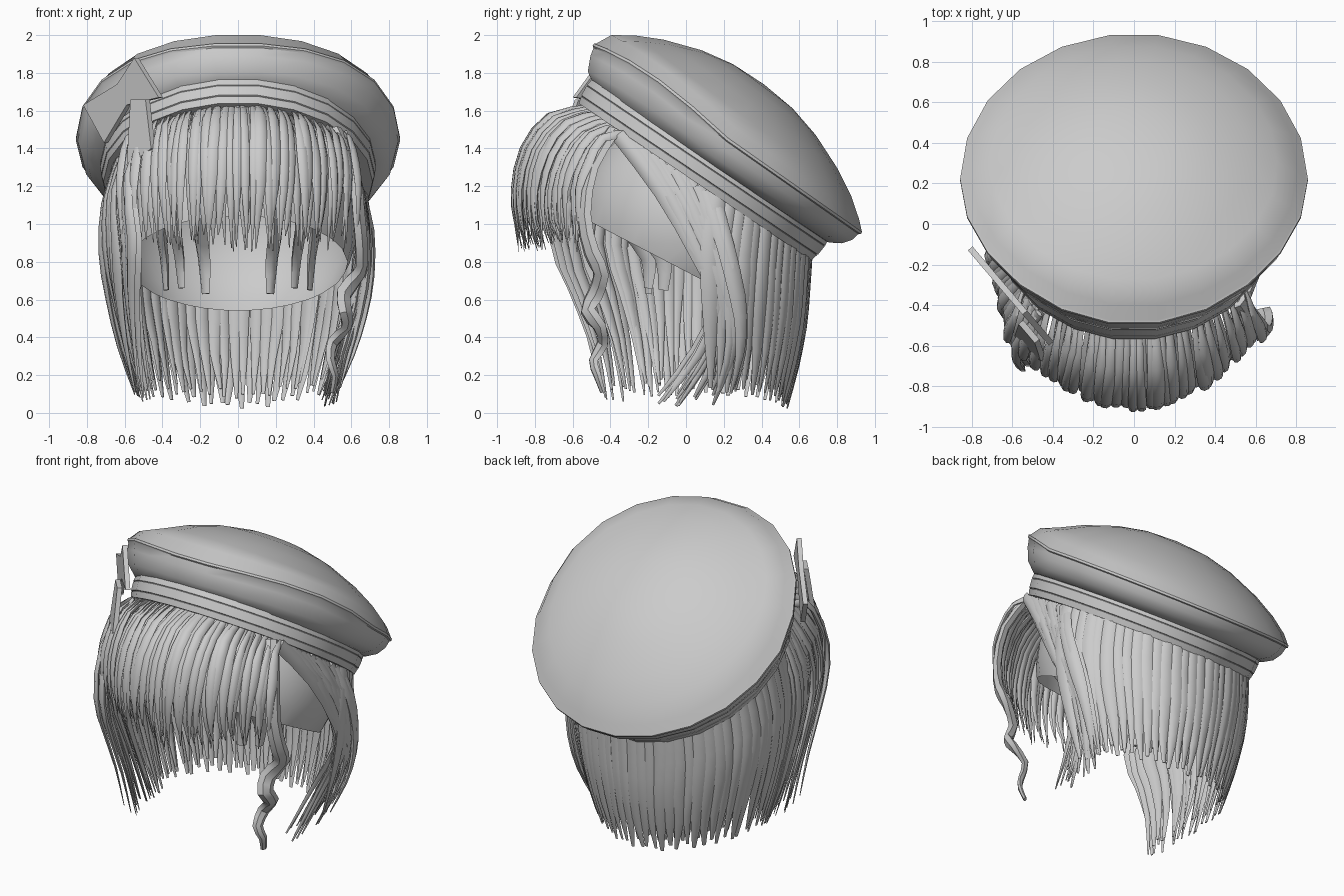
import bpy, bmesh, math, random
from mathutils import Vector, Matrix

if "Cube" in bpy.data.objects:
    bpy.data.objects.remove(bpy.data.objects["Cube"])

random.seed(4)
grey = bpy.data.materials.new("neutral_grey")
grey.diffuse_color = (0.6, 0.6, 0.6, 1)
grey.use_nodes = True
grey.node_tree.nodes["Principled BSDF"].inputs["Base Color"].default_value = grey.diffuse_color
TILT = Matrix.Translation((0, 0.06, 1.215)) @ Matrix.Rotation(math.radians(-34), 4, 'X')


def finish(bm, name, angle=40):
    bmesh.ops.recalc_face_normals(bm, faces=bm.faces)
    me = bpy.data.meshes.new(name)
    bm.to_mesh(me)
    bm.free()
    ob = bpy.data.objects.new(name, me)
    bpy.context.collection.objects.link(ob)
    me.materials.append(grey)
    bpy.ops.object.select_all(action='DESELECT')
    ob.select_set(True)
    bpy.context.view_layer.objects.active = ob
    bpy.ops.object.shade_smooth_by_angle(angle=math.radians(angle))
    return ob


def lathe(name, profile, sx, sy, n=22, lift=0.0, lean=0.0, shift=0.0):
    """Revolved profile; lift waves the rim up beside the front, lean raises the front of the dome."""
    bm = bmesh.new()
    rings = []
    for r, h in profile:
        if r == 0:
            rings.append([bm.verts.new((0, 0, h))] * n)
            continue
        ring = []
        for i in range(n):
            c, s = math.cos(i * math.tau / n), math.sin(i * math.tau / n)
            up = lift * c * c * max(0, -s) * max(0, (r - 0.75) / 0.13)
            up -= lean * r * s * (1 if h > 0.32 else 0.4 if r > 0.84 else 0)
            ring.append(bm.verts.new((sx * r * c, sy * r * s + shift, h + up)))
        rings.append(ring)
    for a, b in zip(rings, rings[1:]):
        for i in range(n):
            j = (i + 1) % n
            bm.faces.new(list(dict.fromkeys([a[i], a[j], b[j], b[i]])))
    bm.transform(TILT)
    return finish(bm, name)


def spline(pts, steps=2):
    """Catmull-Rom path through the points."""
    p = [Vector(q) for q in pts]
    p = [2 * p[0] - p[1]] + p + [2 * p[-1] - p[-2]]
    out = []
    for i in range(1, len(p) - 2):
        a, b, c, d = p[i - 1:i + 3]
        for k in range(steps):
            t = k / steps
            out.append(0.5 * (2 * b + (c - a) * t + (2 * a - 5 * b + 4 * c - d) * t * t
                              + (3 * b - a - 3 * c + d) * t ** 3))
    return out + [p[-2]]


def strand(bm, pts, width, thick=0.4, root=0.6, tip=0.15, steps=2, power=1.2):
    """Leaf-shaped lock with a flattened six-sided section."""
    path = spline(pts, steps)
    n = len(path) - 1
    rings = []
    for i, p in enumerate(path):
        f = i / n
        tan = (path[min(i + 1, n)] - path[max(i - 1, 0)]).normalized()
        side = tan.cross(Vector((p.x, p.y, 0.05))).normalized()
        nor = side.cross(tan)
        w = width / 2 * (root + (1 - root) * f / 0.45 if f < 0.45
                         else 1 - (1 - tip) * ((f - 0.45) / 0.55) ** power)
        t = w * thick
        rings.append([bm.verts.new(p + side * w * u + nor * t * v) for u, v in
                      ((1, 0), (0.45, 1), (-0.45, 1), (-1, 0), (-0.45, -1), (0.45, -1))])
    for a, b in zip(rings, rings[1:]):
        for i in range(6):
            bm.faces.new((a[i], a[(i + 1) % 6], b[(i + 1) % 6], b[i]))
    bm.faces.new(rings[0])
    bm.faces.new(rings[-1][::-1])


def rnd(s):
    return random.uniform(-s, s)


def lerp(a, b, t):
    return [Vector(p).lerp(Vector(q), t) for p, q in zip(a, b)]


def band_point(a, r=0.7, h=0.04):
    return TILT @ Vector((0.97 * r * math.sin(a), -r * math.cos(a), h))


# Beret: domed top with a raised seam, tucked underside
lathe("beret", [(0.70, 0.12), (0.76, 0.13), (0.82, 0.165), (0.855, 0.225), (0.866, 0.270),
                (0.876, 0.276), (0.876, 0.290), (0.866, 0.298), (0.825, 0.358), (0.72, 0.432),
                (0.58, 0.505), (0.38, 0.58), (0.2, 0.62), (0, 0.632)], 0.98, 1, 22, 0.12, 0.045)
# Head band with stitched strips
lathe("beret_band", [(0.69, 0.06), (0.69, 0.0), (0.75, 0.0), (0.76, 0.038), (0.756, 0.041),
                     (0.763, 0.044), (0.768, 0.10), (0.764, 0.103), (0.768, 0.106),
                     (0.764, 0.145), (0.70, 0.15)], 0.95, 1, 22, 0, 0, -0.015)

# Scalp shell, open along a sloping hairline
bm = bmesh.new()
bmesh.ops.create_uvsphere(bm, u_segments=28, v_segments=18, radius=1)
bm.transform(Matrix.Translation((0, 0.02, 1.0)) @ Matrix.Diagonal((0.63, 0.59, 0.6, 1)))
bmesh.ops.bisect_plane(bm, geom=bm.verts[:] + bm.edges[:] + bm.faces[:],
                       plane_co=(0, 0.42, 0.53), plane_no=(0, 0.52, 1), clear_inner=True)
finish(bm, "scalp")

# Fringe: two uneven layers arching forward from the band
bm = bmesh.new()
for layer, count in ((0, 31), (1, 29)):
    for i in range(count):
        s = -1 + 2 * (i + 0.5 * layer) / (count - 1 + layer) + rnd(0.02)
        q, k = s * s, 0.035 * layer + rnd(0.012)
        root = band_point(math.asin(max(-0.8, min(0.8, 0.78 * s))), 0.69, 0.03)
        sway = rnd(0.025)
        strand(bm, [root, (0.58 * s, -0.72 + 0.28 * q + k, 1.57 - 0.12 * q - k),
                    (0.61 * s + sway * 0.3, -0.86 + 0.34 * q + k, 1.4 - 0.08 * q),
                    (0.62 * s + sway * 0.6, -0.91 + 0.34 * q + k, 1.18),
                    (0.61 * s + sway, -0.9 + 0.33 * q + k, 1.02),
                    (0.6 * s + sway * 1.3, -0.875 + 0.32 * q + k + rnd(0.02), 0.895 + rnd(0.05))],
               random.uniform(0.055, 0.08), 0.45, 0.6, 0.08, 2, 0.9)
finish(bm, "fringe")

# Back and left side hair hanging from the band
RX = [(1.3, 0.66), (0.9, 0.70), (0.6, 0.67), (0.3, 0.60), (0.0, 0.51)]
RY = [(1.3, 0.68), (0.8, 0.65), (0.5, 0.625), (0.3, 0.60), (0.0, 0.53)]


def radius(table, z):
    for (z0, r0), (z1, r1) in zip(table, table[1:]):
        if z >= z1:
            return r0 + (r1 - r0) * min(1, max(0, (z0 - z) / (z0 - z1)))
    return table[-1][1]


bm = bmesh.new()
for layer, count in ((0, 36), (1, 36)):
    for i in range(count):
        a = math.radians(100 + 190 * (i + 0.5 * layer) / count + rnd(1))
        root = band_point(a, 0.69)
        end = 0.0 + 0.09 * abs(math.sin(a)) + random.random() * 0.05 + 0.06 * layer
        pts = [root]
        for f in (0.25, 0.5, 0.75, 1):
            z = root.z + (end - root.z) * f
            b = a + rnd(0.025) * f
            k = 1 - 0.05 * layer
            pts.append((k * radius(RX, z) * math.sin(b), 0.03 - k * (radius(RY, z) - 0.03) * math.cos(b), z))
        strand(bm, pts, random.uniform(0.09, 0.13) - 0.02 * layer, 0.35, 0.8, 0.18, 2, 1.0)
finish(bm, "back_hair")

# Left face-framing locks
bm = bmesh.new()
front = [(-0.47, -0.44, 1.54), (-0.58, -0.61, 1.25), (-0.55, -0.70, 0.92),
         (-0.55, -0.60, 0.65), (-0.53, -0.5, 0.38), (-0.50, -0.44, 0.1)]
rear = [(-0.65, -0.12, 1.32), (-0.71, -0.15, 1.1), (-0.72, -0.15, 0.85),
        (-0.68, -0.12, 0.6), (-0.62, -0.1, 0.35), (-0.53, -0.08, 0.1)]
for i in range(26):
    pts = lerp(front, rear, i / 25)
    drift = Vector((rnd(0.03), rnd(0.03), rnd(0.06)))
    strand(bm, [p + drift * (j / 5) + Vector((0.03 * (i % 2), 0, 0)) for j, p in enumerate(pts)],
           random.uniform(0.06, 0.10), 0.4, 0.7, 0.15)
finish(bm, "left_locks")

# Right locks swept back over the scalp
bm = bmesh.new()
front = [(0.56, -0.36, 1.47), (0.64, -0.13, 1.18), (0.665, 0.08, 0.83),
         (0.61, 0.18, 0.58), (0.53, 0.06, 0.32), (0.48, -0.14, 0.07)]
rear = [(0.66, 0.15, 1.15), (0.70, 0.2, 0.95), (0.69, 0.25, 0.72),
        (0.65, 0.28, 0.5), (0.59, 0.28, 0.3), (0.50, 0.24, 0.1)]
for i in range(25):
    pts = lerp(front, rear, i / 24)
    drift = Vector((rnd(0.04), rnd(0.05), rnd(0.06)))
    strand(bm, [p + drift * (j / 5) - Vector((0.035 * (i % 2), 0, 0)) for j, p in enumerate(pts)],
           random.uniform(0.065, 0.10), 0.4, 0.85, 0.15)
finish(bm, "right_locks")

# Curled lock beside the face
bm = bmesh.new()
strand(bm, [(0.52, -0.38, 1.5), (0.61, -0.50, 1.3), (0.64, -0.54, 1.05), (0.655, -0.50, 0.85),
            (0.64, -0.45, 0.74), (0.56, -0.48, 0.63), (0.57, -0.52, 0.54), (0.575, -0.46, 0.46),
            (0.50, -0.44, 0.37), (0.49, -0.49, 0.28), (0.515, -0.47, 0.2), (0.50, -0.44, 0.11)],
       0.11, 0.5, 0.8, 0.35, 2)
finish(bm, "curled_lock")

# Short wisps inside, mirrored
bm = bmesh.new()
for sgn in (-1, 1):
    for x, y, z in ((0.18, -0.2, 0.63), (0.31, -0.2, 0.66), (0.39, -0.12, 0.65)):
        strand(bm, [(sgn * (x + 0.01), y - 0.2, 1.08), (sgn * (x + 0.02), y - 0.1, 0.97),
                    (sgn * x, y, 0.82), (sgn * (x - 0.01), y, z)], 0.11, 0.4, 0.7, 0.5)
finish(bm, "inner_wisps")

# Ribbon bow: flat plates along a slanting vertical plane
bm = bmesh.new()
back = Vector((0.76, 0.65, 0)) * 0.03
PLATES = (
    (0.0, [(-0.55, 1.88), (-0.42, 1.67), (-0.59, 1.63), (-0.64, 1.74)]),
    (0.0, [(-0.82, 1.63), (-0.64, 1.74), (-0.59, 1.63), (-0.71, 1.43)]),
    (-0.07, [(-0.57, 1.66), (-0.49, 1.66), (-0.46, 1.40), (-0.59, 1.30)]))
for off, shape in PLATES:
    lo = [Vector((x, -0.13 - (x + 0.82) * 1.175 + off * (1 + 4 * max(0, 1.6 - z)), z)) for x, z in shape]
    a = [bm.verts.new(p) for p in lo]
    b = [bm.verts.new(p + back) for p in lo]
    bm.faces.new(a)
    bm.faces.new(b[::-1])
    for i in range(4):
        j = (i + 1) % 4
        bm.faces.new((a[i], b[i], b[j], a[j]))
finish(bm, "ribbon_bow", 20)
